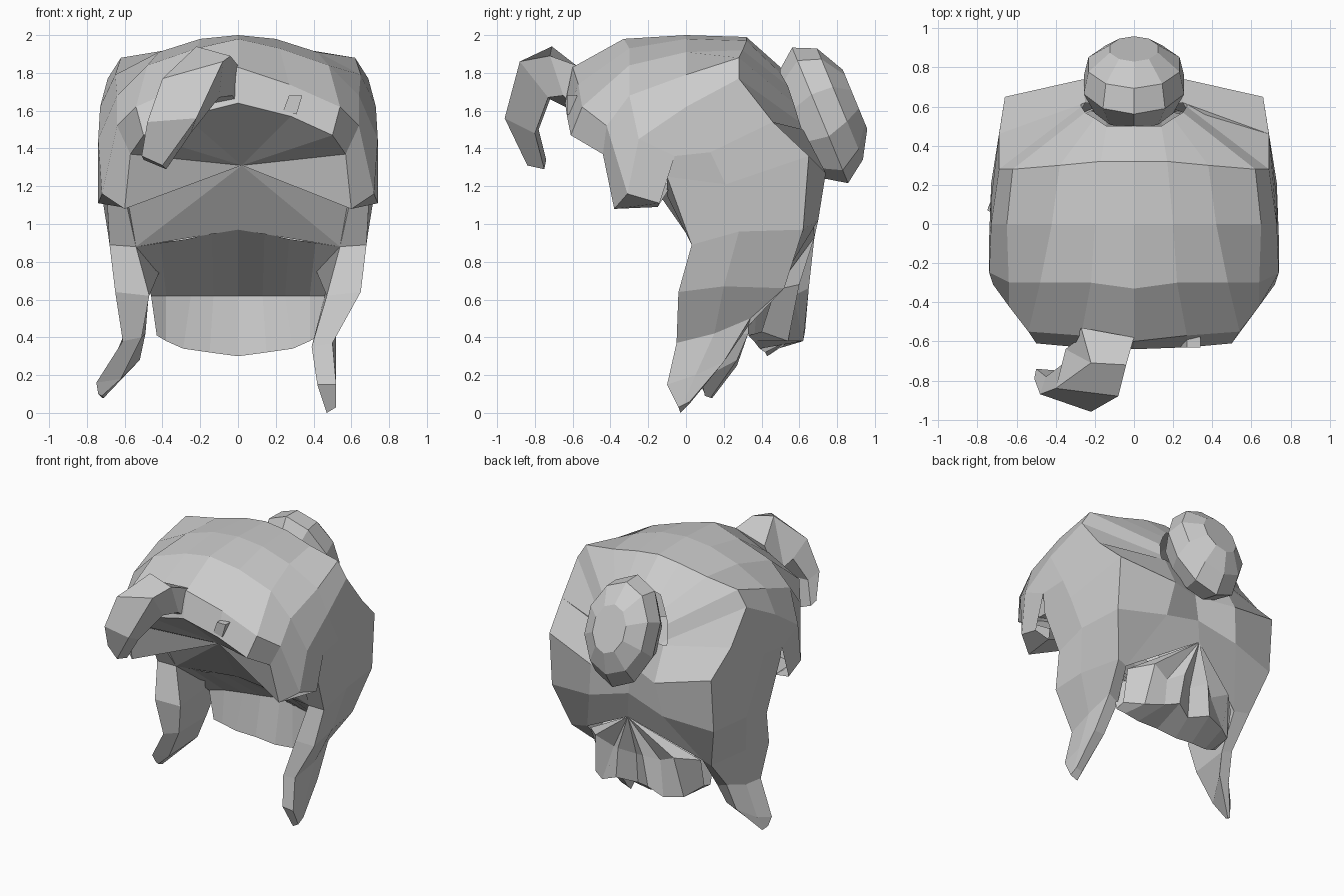
import bpy
import bmesh
import math
from mathutils import Vector

default_cube = bpy.data.objects.get("Cube")
if default_cube:
    bpy.data.objects.remove(default_cube, do_unlink=True)

hair_grey = bpy.data.materials.new("hair_grey")
hair_grey.use_nodes = True
hair_colour = (.6, .6, .6, 1)
hair_grey.diffuse_color = hair_colour
hair_grey.node_tree.nodes["Principled BSDF"].inputs["Base Color"].default_value = hair_colour


def finish(name, bm, away_from=None):
    """Clean the mesh, turn its faces outward and add it to the scene."""
    bmesh.ops.remove_doubles(bm, verts=bm.verts, dist=.001)
    bmesh.ops.recalc_face_normals(bm, faces=bm.faces)
    if away_from is not None:
        centre = Vector(away_from)
        facing = sum(f.normal.dot(f.calc_center_median() - centre) * f.calc_area() for f in bm.faces)
        if facing < 0:
            bmesh.ops.reverse_faces(bm, faces=bm.faces)
    mesh = bpy.data.meshes.new(name)
    bm.to_mesh(mesh)
    bm.free()
    mesh.materials.append(hair_grey)
    part = bpy.data.objects.new(name, mesh)
    bpy.context.scene.collection.objects.link(part)
    return part


def sheet(name, lines, away_from):
    """Open surface through neighbouring lines of points."""
    bm = bmesh.new()
    grid = [[bm.verts.new(p) for p in line] for line in lines]
    for a, b in zip(grid, grid[1:]):
        for i in range(len(a) - 1):
            bm.faces.new((a[i], a[i + 1], b[i + 1], b[i]))
    return finish(name, bm, away_from)


def tube(name, rings):
    """Closed lock of hair through successive rings."""
    bm = bmesh.new()
    grid = [[bm.verts.new(p) for p in ring] for ring in rings]
    for a, b in zip(grid, grid[1:]):
        n = len(a)
        for i in range(n):
            j = (i + 1) % n
            bm.faces.new((a[i], a[j], b[j], b[i]))
    bm.faces.new(grid[0])
    bm.faces.new(grid[-1])
    return finish(name, bm)


def flip(points):
    return [(-x, y, z) for x, y, z in points]


def both_sides(lines):
    """Lines ordered from the centre outward, mirrored to the other side."""
    return [flip(line) for line in reversed(lines[1:])] + lines


# Crown: strands running from the front rim back to the bun
strands = both_sides([
    [(0, -.64, 1.64), (0, -.6, 1.83), (0, -.33, 1.98), (0, 0, 2), (0, .32, 1.99), (0, .5, 1.83)],
    [(.28, -.63, 1.57), (.27, -.57, 1.74), (.22, -.3, 1.93), (.2, 0, 1.98), (.17, .32, 1.97), (.14, .5, 1.8)],
    [(.5, -.61, 1.47), (.54, -.55, 1.62), (.48, -.3, 1.84), (.42, 0, 1.91), (.38, .3, 1.92), (.2, .54, 1.73)],
    [(.57, -.44, 1.37), (.64, -.42, 1.52), (.64, -.3, 1.68), (.65, 0, 1.79), (.62, .28, 1.88), (.25, .57, 1.64)],
    [(.6, -.38, 1.08), (.72, -.31, 1.16), (.74, -.25, 1.45), (.73, 0, 1.62), (.69, .28, 1.77), (.27, .6, 1.54)],
    [(.62, -.15, 1.09), (.74, -.14, 1.11), (.74, -.06, 1.36), (.73, .13, 1.38), (.69, .46, 1.54), (.27, .64, 1.42)],
])
sheet("crown", strands, (0, 0, 1.2))

# Lining: hollow underside of the crown, folded around one inner point
cheek = (.54, .05, .88)
crest = (0, -.01, .97)
temple = (.66, -.08, 1.2)
rim = [s[0] for s in strands] + [temple, cheek, crest] + flip([cheek, temple])
bm = bmesh.new()
apex = bm.verts.new((.02, -.25, 1.31))
loop = [bm.verts.new(p) for p in rim]
for i, v in enumerate(loop):
    bm.faces.new((apex, v, loop[(i + 1) % len(loop)]))
finish("crown_lining", bm, (0, .3, 1.8))

# Side hair: shared upper rings, then a different tip on each side
upper = [
    [(.74, -.06, 1.36), (.73, .13, 1.38), (.69, .46, 1.54), (.25, .62, 1.5), (.6, -.05, 1.3)],
    [(.7, -.1, 1.25), (.73, .21, 1.21), (.66, .65, 1.36), (.26, .74, 1.27), (.6, -.1, 1.15)],
    [(.68, .03, .89), (.69, .28, .96), (.66, .62, .97), (.3, .7, 1.02), cheek],
    [(.65, -.04, .64), (.63, .2, .67), (.57, .52, .66), (.47, .48, .66), (.47, 0, .62)],
]
left_tip = [
    [(.5, -.05, .37), (.52, .15, .42), (.5, .34, .5), (.42, .33, .46), (.39, -.03, .35)],
    [(.52, -.1, .15), (.52, .05, .2), (.51, .2, .27), (.43, .2, .27), (.42, -.08, .15)],
    [(.52, -.04, .03), (.52, -.02, .04), (.52, .02, .06), (.47, .02, .05), (.47, -.03, 0)],
]
right_tip = [
    [(-.61, 0, .38), (-.61, .17, .4), (-.57, .34, .45), (-.49, .33, .42), (-.51, .04, .4)],
    [(-.75, .07, .16), (-.7, .17, .18), (-.6, .27, .25), (-.52, .27, .28), (-.62, .08, .18)],
    [(-.74, .1, .1), (-.73, .12, .09), (-.72, .14, .08), (-.71, .13, .08), (-.72, .1, .09)],
]
tube("left_side_lock", upper + left_tip)
tube("right_side_lock", [flip(r) for r in upper] + right_tip)

# Nape: panel under the bun, pinched in above the fringe
nape = (0, .68, .93)
sheet("nape_panel", both_sides([
    [(0, .58, 1.5), (0, .64, 1.3), (0, .67, 1.1), nape],
    [(.25, .62, 1.5), (.26, .74, 1.27), (.3, .7, 1.02), (.47, .48, .66)],
]), (0, 0, 1.1))

# Neck fringe: strands fanning out of the nape and turning under to the neck
sheet("neck_fringe", both_sides([
    [nape, (0, .58, .62), (0, .56, .4), (0, .43, .3), (0, .49, .62), crest],
    [nape, (.1, .65, .66), (.13, .63, .43), (.15, .42, .32), (.13, .45, .62), (.14, .01, .95)],
    [nape, (.19, .57, .62), (.25, .62, .38), (.29, .39, .34), (.25, .42, .62), (.27, .02, .92)],
    [nape, (.32, .6, .68), (.36, .54, .38), (.38, .36, .38), (.38, .38, .62), (.41, .04, .9)],
    [nape, (.45, .47, .65), (.43, .4, .43), (.43, .33, .41), (.46, .32, .62), cheek],
]), (0, .5, .6))

# Bun: tilted oval dome behind the crown
sides = 10
rings = []
for y, z, wide, tall in [(.6, 1.52, .21, .3), (.71, 1.575, .27, .39), (.815, 1.635, .245, .32), (.895, 1.66, .13, .17)]:
    ring = []
    for i in range(sides):
        a = math.tau * i / sides
        along = tall * math.cos(a)
        ring.append((wide * math.sin(a), y - along * .38, z + along * .92))
    rings.append(ring)
tube("bun", rings)

# Curled lock hanging over the forehead
tube("forehead_lock", [
    [(-.27, -.53, 1.8), (0, -.58, 1.84), (0, -.61, 1.64), (-.3, -.6, 1.61)],
    [(-.22, -.71, 1.94), (-.04, -.72, 1.89), (-.03, -.65, 1.68), (-.35, -.64, 1.62)],
    [(-.4, -.84, 1.77), (-.08, -.88, 1.86), (-.1, -.73, 1.67), (-.37, -.72, 1.66)],
    [(-.48, -.87, 1.54), (-.22, -.96, 1.56), (-.25, -.8, 1.48), (-.45, -.78, 1.5)],
    [(-.51, -.79, 1.36), (-.4, -.84, 1.31), (-.38, -.75, 1.29), (-.5, -.74, 1.34)],
])

# Small stray tuft on the front rim
tube("stray_tuft", [
    [(.24, y, 1.6), (.27, y, 1.68), (.34, y, 1.68), (.31, y, 1.58)] for y in (-.63, -.54)
])
